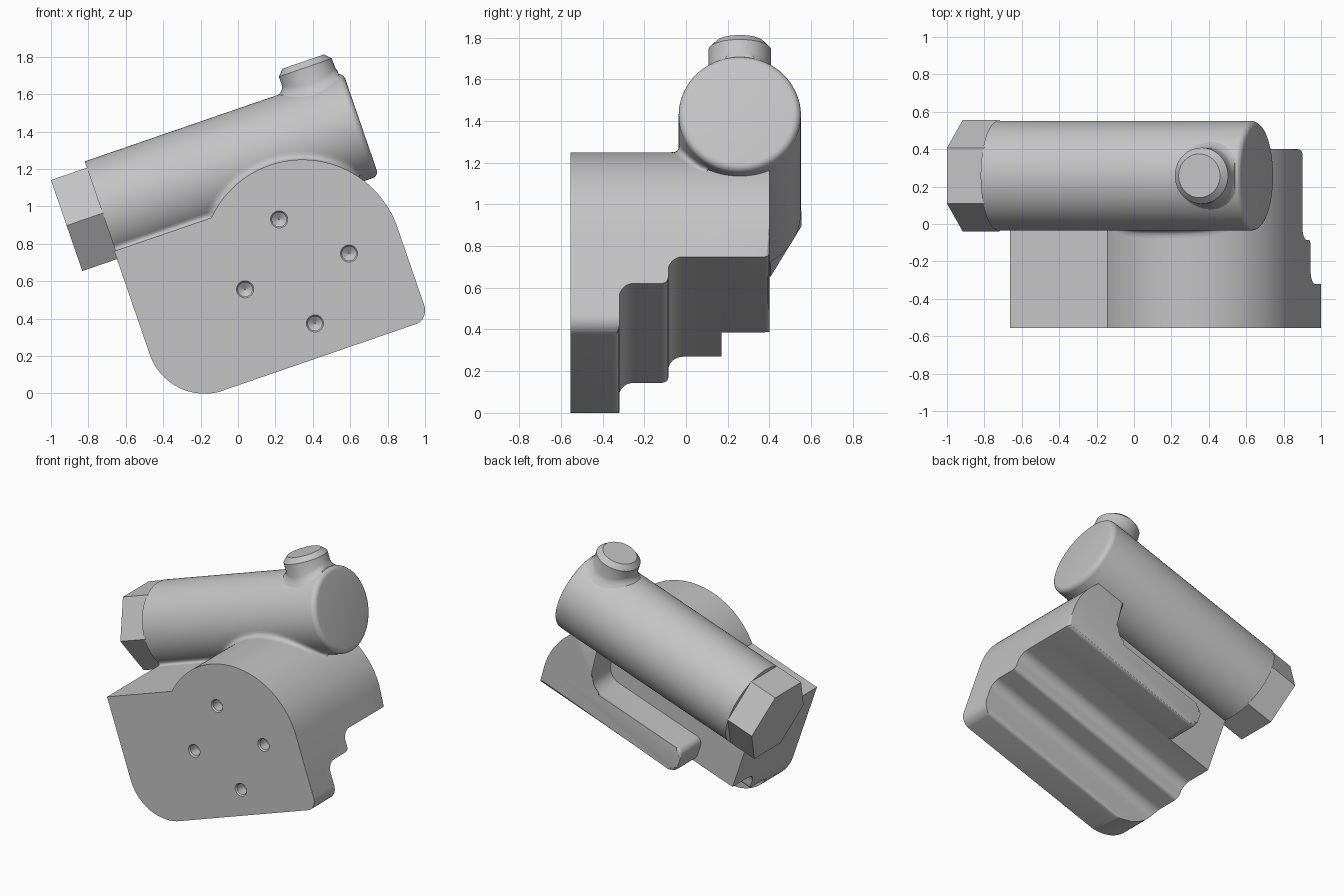
import bpy, bmesh
from math import sin, cos, pi, radians, sqrt

cube = bpy.data.objects.get("Cube")
if cube:
    bpy.data.objects.remove(cube, do_unlink=True)

TILT = radians(-19)              # the whole assembly leans about y
AXIS_Y, AXIS_Z, RAD = 0.258, 1.147, 0.293   # main barrel

grey = bpy.data.materials.new("plain_grey")
grey.use_nodes = True
grey.diffuse_color = (0.55, 0.55, 0.55, 1)
grey.node_tree.nodes["Principled BSDF"].inputs["Base Color"].default_value = grey.diffuse_color


def finish(name, bm, closed=True):
    if closed:
        bmesh.ops.recalc_face_normals(bm, faces=bm.faces)
    me = bpy.data.meshes.new(name)
    bm.to_mesh(me)
    bm.free()
    me.materials.append(grey)
    ob = bpy.data.objects.new(name, me)
    bpy.context.collection.objects.link(ob)
    ob.rotation_euler.y = TILT
    return ob


def smooth(ob, angle=30):
    bpy.ops.object.select_all(action='DESELECT')
    ob.select_set(True)
    bpy.context.view_layer.objects.active = ob
    bpy.ops.object.shade_smooth_by_angle(angle=radians(angle))


def arc(cx, cy, r, a0, a1, n=10):
    angles = [radians(a0 + (a1 - a0) * i / n) for i in range(n + 1)]
    return [(cx + r * cos(a), cy + r * sin(a)) for a in angles]


def loft(name, rings):
    """Skin a stack of closed rings and cap both ends."""
    bm = bmesh.new()
    rows = [[bm.verts.new(p) for p in ring] for ring in rings]
    n = len(rows[0])
    for a, b in zip(rows, rows[1:]):
        for i in range(n):
            j = (i + 1) % n
            bm.faces.new((a[i], a[j], b[j], b[i]))
    bm.faces.new(rows[0])
    bm.faces.new(rows[-1])
    return name, bm


def prism_y(name, pts, y0, y1):
    return loft(name, [[(u, y, v) for u, v in pts] for y in (y0, y1)])


def ring_x(x, r, n):
    return [(x, AXIS_Y + r * cos(2 * pi * i / n), AXIS_Z + r * sin(2 * pi * i / n))
            for i in range(n)]


def cut(ob, other, op):
    mod = ob.modifiers.new(op, 'BOOLEAN')
    mod.operation, mod.solver, mod.object = op, 'EXACT', other
    bpy.context.view_layer.update()
    bpy.context.view_layer.objects.active = ob
    bpy.ops.object.modifier_apply(modifier=mod.name)
    bpy.data.objects.remove(other, do_unlink=True)


# Barrel with a rounded right end
end = arc(1.055, RAD - 0.035, 0.035, 90, 0, 5)
barrel = finish(*loft("barrel", [ring_x(-0.371, RAD, 96)] + [ring_x(x, r, 96) for x, r in end]))
smooth(barrel)

# Hexagonal end nut
finish(*loft("hex_nut", [ring_x(-0.574, 0.297, 6), ring_x(-0.365, 0.297, 6)]))


# Filler cap: a flared saddle on the barrel, a straight neck, a chamfered top
def cap_ring(r, lift=None, z=None):
    ring = []
    for i in range(48):
        a = 2 * pi * i / 48
        s = r * sin(a)
        height = z if lift is None else AXIS_Z + sqrt(RAD ** 2 - s ** 2) + lift
        ring.append((min(0.908 + r * cos(a), 1.065), AXIS_Y + s, height))
    return ring


cap = finish(*loft("top_cap", [cap_ring(0.185, -0.003), cap_ring(0.168, 0.008),
                               cap_ring(0.155, 0.022), cap_ring(0.15, 0.04),
                               cap_ring(0.15, z=1.53), cap_ring(0.117, z=1.564)]))
smooth(cap)

# Mounting body: side outline intersected with a stepped section
big_arc = arc(0.558, 0.562, 0.537, 0, 136, 48)
outline = (arc(-0.068, 0.35, 0.31, 180, 270, 20) + arc(1.015, 0.12, 0.08, 270, 360)
           + big_arc + [(-0.378, 0.935)])
body = finish(*prism_y("mount_body", outline, -0.555, 0.3))

section = [(-0.7, 0.041)]
for y, low, high in ((-0.32, 0.041, 0.28), (-0.085, 0.28, 0.415)):
    section += arc(y - 0.03, low + 0.03, 0.03, 270, 360, 6)
    section += arc(y + 0.07, high - 0.07, 0.07, 180, 90, 8)
section += [(0.17, 0.415), (0.17, 1.2), (-0.7, 1.2)]
steps = finish(*loft("step_cutter", [[(x, y, v) for y, v in section] for x in (-0.6, 1.3)]))
cut(body, steps, 'INTERSECT')

# Four drilled holes on the front in a diamond
for k in range(4):
    cx, cz = 0.511 + 0.294 * cos(k * pi / 2), 0.514 + 0.294 * sin(k * pi / 2)
    drill = [prism_ring for prism_ring in
             [[(cx + r * cos(2 * pi * i / 24), y, cz + r * sin(2 * pi * i / 24)) for i in range(24)]
              for r, y in ((0.046, -0.6), (0.046, -0.555), (0.038, -0.545),
                           (0.038, -0.47), (0.003, -0.445))]]
    cut(body, finish(*loft("hole_cutter", drill)), 'DIFFERENCE')
smooth(body)

# Rear L-shaped ledge with a rounded back rim
ledge_pts = ([(1.095, 0.415)] + arc(0.558, 0.562, 0.537, 0, 46, 14) + [(0.75, 0.95)]
             + arc(0.65, 0.7, 0.1, 0, -90, 8)
             + arc(-0.01, 0.55, 0.05, 90, 180, 6) + arc(-0.01, 0.465, 0.05, 180, 270, 6))
name, bm = prism_y("rear_ledge", ledge_pts, 0.165, 0.4)
rim = [e for e in bm.edges if all(v.co.y > 0.39 for v in e.verts)]
bmesh.ops.bevel(bm, geom=rim, offset=0.022, segments=4, profile=0.5, affect='EDGES')
smooth(finish(name, bm))


# Fillet strip where the body top meets the barrel
def barrel_y(v):
    return AXIS_Y - sqrt(max(RAD ** 2 - (v - AXIS_Z) ** 2, 0))


F = 0.045
path = [(-0.371 + 0.543 * i / 8, 0.935) for i in range(8)]
path += [p for p in reversed(big_arc) if p[1] > 0.87]
bm = bmesh.new()
rows = []
for i, (u, v) in enumerate(path):
    (ua, va), (ub, vb) = path[max(i - 1, 0)], path[min(i + 1, len(path) - 1)]
    d = sqrt((ub - ua) ** 2 + (vb - va) ** 2)
    nu, nv = -(vb - va) / d, (ub - ua) / d
    y = barrel_y(v)
    a = (u, y - F, v)
    b = (u, y, v)
    c = (u + nu * F, barrel_y(v + nv * F), v + nv * F)
    row = []
    for k in range(7):
        t = k / 6
        row.append(bm.verts.new([(1 - t) ** 2 * p + 2 * t * (1 - t) * q + t * t * s
                                 for p, q, s in zip(a, b, c)]))
    rows.append(row)
for r0, r1 in zip(rows, rows[1:]):
    for k in range(6):
        bm.faces.new((r0[k], r1[k], r1[k + 1], r0[k + 1]))
smooth(finish("barrel_fillet", bm, closed=False), 50)
